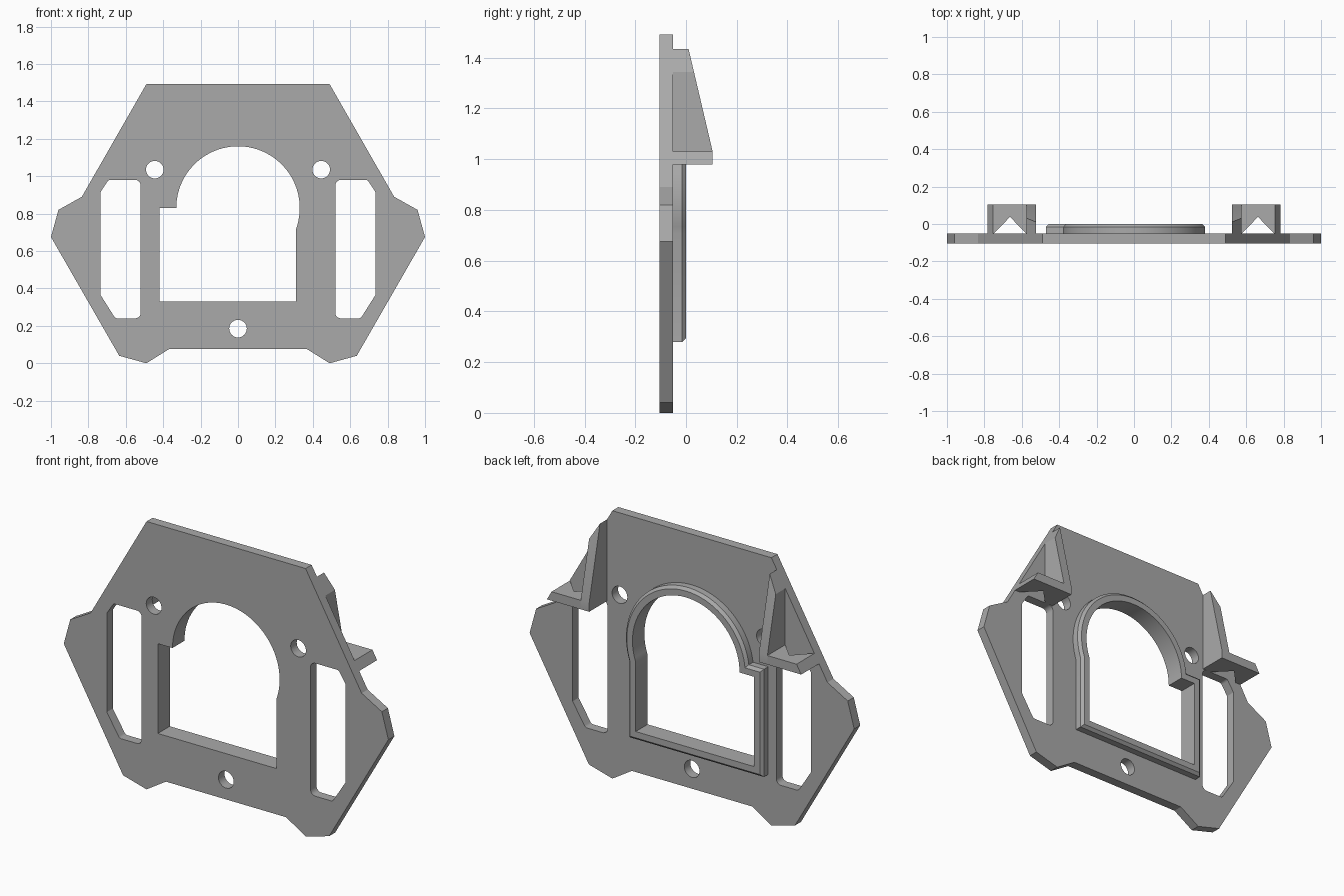
import bpy, bmesh, math
from mathutils import Vector

cube = bpy.data.objects.get("Cube")
if cube:
    bpy.data.objects.remove(cube, do_unlink=True)

FRONT, BACK = -0.105, -0.052      # faces of the plate
RIM_BACK, RIM_WIDTH, CHAMFER = 0.0, 0.05, 0.015

grey = bpy.data.materials.new("plain grey")
grey.use_nodes = True
colour = (0.4, 0.4, 0.4, 1)
grey.diffuse_color = colour
grey.node_tree.nodes["Principled BSDF"].inputs["Base Color"].default_value = colour


def finish(name, bm, mirror=False):
    bmesh.ops.recalc_face_normals(bm, faces=bm.faces[:])
    mesh = bpy.data.meshes.new(name)
    bm.to_mesh(mesh)
    bm.free()
    mesh.materials.append(grey)
    obj = bpy.data.objects.new(name, mesh)
    bpy.context.collection.objects.link(obj)
    if mirror:
        obj.modifiers.new("mirror", "MIRROR")
    bpy.ops.object.select_all(action="DESELECT")
    obj.select_set(True)
    bpy.context.view_layer.objects.active = obj
    bpy.ops.object.shade_smooth_by_angle(angle=math.radians(25))
    return obj


def prism(loops, offset):
    """Fill closed 3D loops (the first is the outline, the rest holes) and extrude."""
    bm = bmesh.new()
    for loop in loops:
        verts = [bm.verts.new(p) for p in loop]
        for a, b in zip(verts, verts[1:] + verts[:1]):
            bm.edges.new((a, b))
    normal = Vector(offset).normalized()
    bmesh.ops.triangle_fill(bm, use_beauty=True, edges=bm.edges[:], normal=normal)
    bmesh.ops.dissolve_limit(bm, angle_limit=0.01, verts=[], edges=bm.edges[:])
    ext = bmesh.ops.extrude_face_region(bm, geom=bm.faces[:], use_keep_orig=True)
    moved = [g for g in ext["geom"] if isinstance(g, bmesh.types.BMVert)]
    bmesh.ops.translate(bm, vec=offset, verts=moved)
    return bm


def arc(cx, cz, r, start, end, n):
    return [(cx + r * math.cos(start + (end - start) * i / n),
             cz + r * math.sin(start + (end - start) * i / n)) for i in range(n + 1)]


def circle(cx, cz, r=0.047):
    return arc(cx, cz, r, 0, math.tau, 32)[:-1]


def flip(points):
    return [(-x, z) for x, z in points]


def at_y(points, y):
    return [(x, y, z) for x, z in points]


def window(d):
    """Arched opening grown outward by d."""
    r, spring = 0.33 + d, 0.83
    start = math.pi - math.asin(d / r)
    end = -math.acos((0.31 + d) / r)
    return ([(-0.42 - d, spring + d)] + arc(0, spring, r, start, end, 48)
            + [(0.31 + d, 0.33 - d), (-0.42 - d, 0.33 - d)])


# Plate with its slots, screw holes and window
half = [(0.49, 1.492), (0.835, 0.89), (0.96, 0.82), (1.0, 0.675),
        (0.635, 0.04), (0.49, 0.0), (0.37, 0.075)]
outline = half + flip(half)[::-1]
q = math.pi / 2
slot = (arc(0.55, 0.95, 0.03, 2 * q, q, 6)
        + arc(0.682, 0.96, 0.02, q, q / 3, 4)
        + [(0.735, 0.915), (0.735, 0.365)]
        + arc(0.645, 0.26, 0.02, -q / 3, -q, 4)
        + arc(0.55, 0.27, 0.03, -q, -2 * q, 6))
holes = [slot, flip(slot), circle(0.445, 1.035), circle(-0.445, 1.035),
         circle(0, 0.185), window(0)]
finish("plate", prism([at_y(p, FRONT) for p in [outline] + holes],
                      (0, BACK - FRONT, 0)))

# Raised window rim with a chamfered outer edge
bm = bmesh.new()
sections = [(0, BACK), (RIM_WIDTH, BACK), (RIM_WIDTH, RIM_BACK - CHAMFER),
            (RIM_WIDTH - CHAMFER, RIM_BACK), (0, RIM_BACK)]
rings = [[bm.verts.new(p) for p in at_y(window(d), y)] for d, y in sections]
for r1, r2 in zip(rings, rings[1:] + rings[:1]):
    for i in range(len(r1)):
        j = (i + 1) % len(r1)
        bm.faces.new((r1[i], r1[j], r2[j], r2[i]))
finish("window_rim", bm)


# Rear brackets, trimmed flush with the sloping plate edge
def trim(bm):
    top, low = Vector((0.49, 0, 1.492)), Vector((0.835, 0, 0.89))
    slope = low - top
    cut = bmesh.ops.bisect_plane(bm, geom=bm.verts[:] + bm.edges[:] + bm.faces[:],
                                 plane_co=top, plane_no=(-slope.z, 0, slope.x),
                                 clear_outer=True)
    edges = [g for g in cut["geom_cut"] if isinstance(g, bmesh.types.BMEdge)]
    bmesh.ops.holes_fill(bm, edges=edges)
    return bm


side = [(BACK, 0.98), (0.105, 0.98), (0.105, 1.03), (0.01, 1.435), (BACK, 1.435)]
wall = prism([[(0.523, y, z) for y, z in side]], (0.052, 0, 0))
finish("bracket_wall", trim(wall), mirror=True)

shelf = [(0.575, BACK), (0.575, 0.105), (0.82, 0.105), (0.82, BACK),
         (0.75, BACK), (0.663, 0.038)]
floor = prism([[(x, y, 0.98) for x, y in shelf]], (0, 0, 0.05))
finish("bracket_floor", trim(floor), mirror=True)
